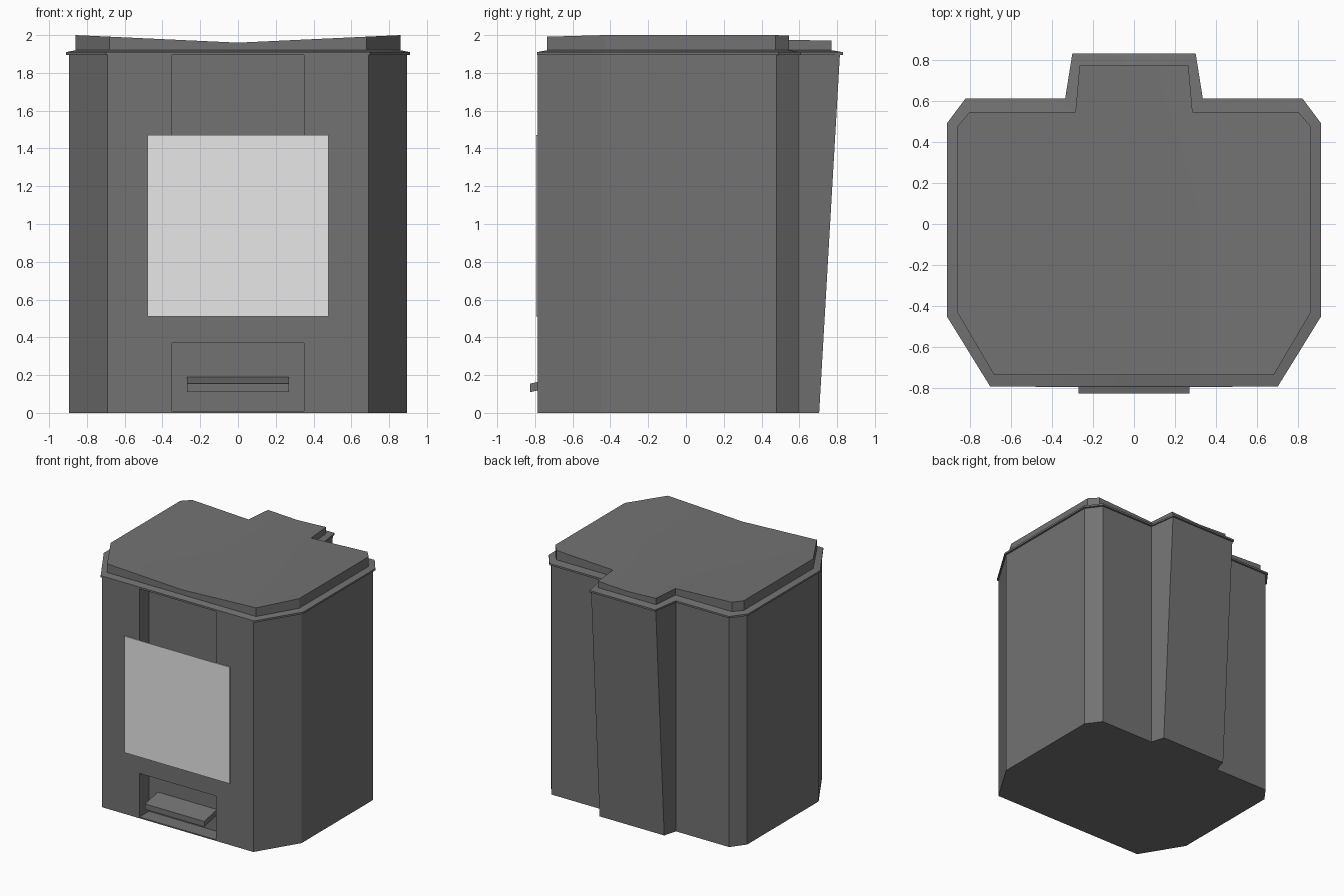
import bpy
import bmesh

cube = bpy.data.objects.get("Cube")
if cube:
    bpy.data.objects.remove(cube, do_unlink=True)


def material(name, value):
    mat = bpy.data.materials.new(name)
    mat.use_nodes = True
    colour = (value, value, value, 1)
    mat.diffuse_color = colour
    mat.node_tree.nodes["Principled BSDF"].inputs["Base Color"].default_value = colour
    return mat


iron = material("grey iron", 0.17)
glass = material("pale glass", 0.8)


def finish(name, bm, mat):
    bmesh.ops.recalc_face_normals(bm, faces=bm.faces)
    mesh = bpy.data.meshes.new(name)
    bm.to_mesh(mesh)
    bm.free()
    mesh.materials.append(mat)
    obj = bpy.data.objects.new(name, mesh)
    bpy.context.collection.objects.link(obj)
    return obj


def box(name, x, y, z, mat):
    """Box from three (low, high) ranges."""
    bm = bmesh.new()
    bmesh.ops.create_cube(bm, size=1)
    for v in bm.verts:
        for i, (low, high) in enumerate((x, y, z)):
            v.co[i] = low if v.co[i] < 0 else high
    return finish(name, bm, mat)


def loft(name, rings, mat):
    """Join mirrored half outlines; caps are split along the centre line."""
    bm = bmesh.new()
    loops = []
    for ring in rings:
        full = ring + [(-x, y, z) for x, y, z in ring[-2:0:-1]]
        loops.append([bm.verts.new(p) for p in full])
    count, half = len(loops[0]), len(rings[0])
    for a, b in zip(loops, loops[1:]):
        for i in range(count):
            j = (i + 1) % count
            bm.faces.new((a[i], a[j], b[j], b[i]))
    for loop in (loops[0], loops[-1]):
        bm.faces.new(loop[:half])
        bm.faces.new(loop[half - 1:] + loop[:1])
    return finish(name, bm, mat)


# Body: notched front, chamfered corners, flue housing leaning outwards
FRONT, BACK, OPEN = -0.785, -0.66, 0.35


def body_ring(z, flue_y):
    outline = [(0, BACK), (OPEN, BACK), (OPEN, FRONT), (0.69, FRONT),
               (0.895, -0.45), (0.895, 0.48), (0.81, 0.595), (0.325, 0.595),
               (0.295, flue_y), (0, flue_y)]
    return [(x, y, z) for x, y in outline]


loft("stove_body", [body_ring(0, 0.705), body_ring(1.9, 0.815)], iron)

# Lower front: base of the niche and the rail above it
box("niche_floor", (-OPEN, OPEN), (FRONT, BACK), (0, 0.01), iron)
box("door_rail", (-OPEN, OPEN), (FRONT, BACK), (0.37, 0.51), iron)

# Lid: thin overhanging rim and a raised top that dips along the middle
outer = [(0, -0.79), (0.7, -0.79), (0.91, -0.45), (0.91, 0.49),
         (0.82, 0.61), (0.335, 0.61), (0.3, 0.83), (0, 0.83)]
inner = [(0, -0.735), (0.68, -0.735), (0.86, -0.43), (0.86, 0.475),
         (0.8, 0.545), (0.285, 0.545), (0.265, 0.77), (0, 0.77)]


def dip(x):
    return 1.96 + 0.04 * x / 0.86


loft("stove_lid", [
    [(x, y, 1.895) for x, y in outer],
    [(x, y, 1.91) for x, y in outer],
    [(x, y, 1.92) for x, y in inner],
    [(x, y, dip(x)) for x, y in inner],
], iron)

# Door glass
box("door_glass", (-0.48, 0.48), (-0.794, -0.786), (0.51, 1.47), glass)

# Ash handle: sloping shelf inside the niche
handle = box("ash_handle", (-0.27, 0.27), (-0.825, BACK), (0.11, 0.155), iron)
for v in handle.data.vertices:
    if v.co.y > -0.7:
        v.co.z += 0.035

# Crisp edges with smooth shading elsewhere
bpy.ops.object.select_all(action="DESELECT")
for obj in bpy.context.scene.objects:
    if obj.type == "MESH":
        obj.select_set(True)
        bpy.context.view_layer.objects.active = obj
bpy.ops.object.shade_smooth_by_angle()
